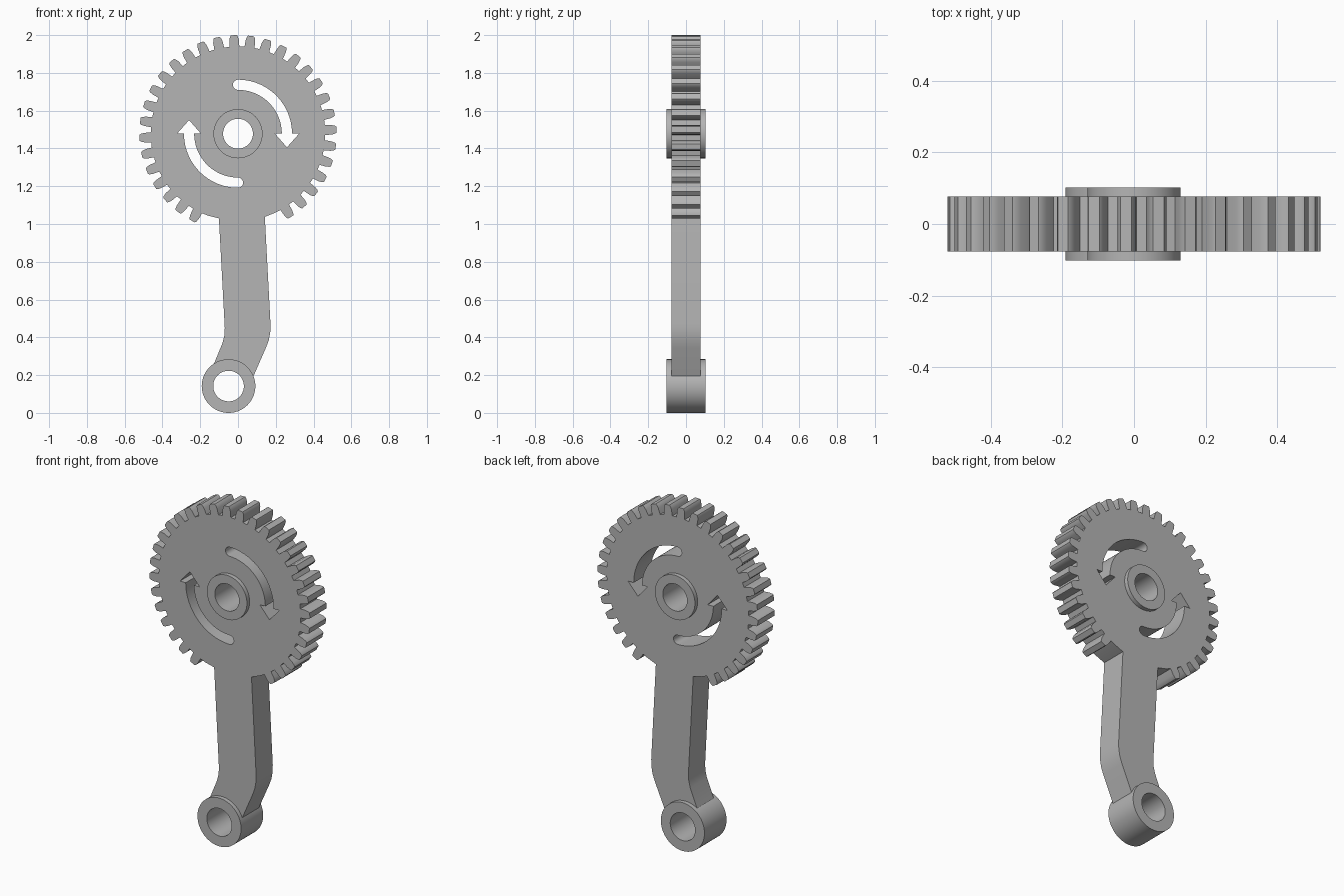
import bpy
import bmesh
from math import radians, sin, cos, pi

cube = bpy.data.objects.get("Cube")
if cube:
    bpy.data.objects.remove(cube, do_unlink=True)

# One plain grey for everything
grey = bpy.data.materials.new("plain_grey")
grey.use_nodes = True
colour = (0.46, 0.46, 0.46, 1)
grey.diffuse_color = colour
grey.node_tree.nodes["Principled BSDF"].inputs["Base Color"].default_value = colour

HUB = (0.0, 1.478)
PIVOT = (-0.05, 0.142)
TIP, ROOT, TEETH, PHASE = 0.522, 0.462, 36, 2.4


def polar(centre, r, deg):
    a = radians(deg)
    return (centre[0] + r * cos(a), centre[1] + r * sin(a))


def arc(centre, r, start, end, steps):
    return [polar(centre, r, start + (end - start) * i / steps) for i in range(steps + 1)]


def circle(centre, r, steps=72):
    return arc(centre, r, 0, 360, steps)[:-1]


def slab(name, loops, half_depth):
    """Extrude an outline with holes along y into a solid mesh part."""
    curve = bpy.data.curves.new(name, 'CURVE')
    curve.dimensions = '2D'
    curve.fill_mode = 'BOTH'
    curve.extrude = half_depth
    for pts in loops:
        spline = curve.splines.new('POLY')
        spline.points.add(len(pts) - 1)
        for p, (x, z) in zip(spline.points, pts):
            p.co = (x, z, 0, 1)
        spline.use_cyclic_u = True
    temp = bpy.data.objects.new(name + "_outline", curve)
    bpy.context.collection.objects.link(temp)
    bpy.context.view_layer.update()
    deps = bpy.context.evaluated_depsgraph_get()
    mesh = bpy.data.meshes.new_from_object(temp.evaluated_get(deps))
    bpy.data.objects.remove(temp, do_unlink=True)
    # Stand upright and weld caps to sides
    bm = bmesh.new()
    bm.from_mesh(mesh)
    for v in bm.verts:
        x, z, d = v.co
        v.co = (x, -d, z)
    bmesh.ops.remove_doubles(bm, verts=bm.verts, dist=1e-5)
    bmesh.ops.recalc_face_normals(bm, faces=bm.faces)
    bm.to_mesh(mesh)
    bm.free()
    mesh.name = name
    mesh.materials.clear()
    mesh.materials.append(grey)
    obj = bpy.data.objects.new(name, mesh)
    bpy.context.collection.objects.link(obj)
    bpy.ops.object.select_all(action='DESELECT')
    obj.select_set(True)
    bpy.context.view_layer.objects.active = obj
    bpy.ops.object.shade_smooth_by_angle(angle=radians(25))
    return obj


# Toothed rim, with the teeth left out where the arm joins
tooth = [(ROOT, -3.3), (0.497, -2.9), (0.515, -2.3), (TIP, -1.7)]
tooth += [(r, -a) for r, a in reversed(tooth)]
outline = [polar(HUB, ROOT, 295)]
for i in range(TEETH - 5):
    middle = 300 + PHASE + i * 360 / TEETH
    outline += [polar(HUB, r, middle + a) for r, a in tooth]
outline.append(polar(HUB, ROOT, 250))

# Bent arm down to the pivot boss and back up
outline += [(-0.101, 1.03), (-0.07, 0.45), (-0.072, 0.41), (-0.082, 0.37), (-0.128, 0.258)]
outline += arc(PIVOT, 0.11, 115, 30, 12)
outline += [(0.08, 0.19), (0.148, 0.345), (0.163, 0.385), (0.171, 0.43), (0.172, 0.47), (0.142, 1.038)]


# Curved arrow slot; the second is the first turned half way round the hub
def arrow(turn):
    mid, half = 0.259, 0.027
    pts = arc(HUB, mid + half, 90 + turn, turn, 24)
    pts += [polar(HUB, 0.323, turn)]
    side = -1 if turn == 0 else 1
    tip_x, _ = polar(HUB, mid, turn)
    pts += [(tip_x, HUB[1] + side * 0.072)]
    pts += [polar(HUB, 0.196, turn)]
    pts += arc(HUB, mid - half, turn, 90 + turn, 24)
    # Rounded tail
    end = polar(HUB, mid, 90 + turn)
    pts += arc(end, half, 270 + turn, 90 + turn, 10)[1:-1]
    return pts


slab("gear_arm_plate", [outline, circle(HUB, 0.1), arrow(0), arrow(180)], 0.0775)

# Raised bored bosses
slab("gear_hub", [circle(HUB, 0.13), circle(HUB, 0.079)], 0.1025)
slab("pivot_boss", [circle(PIVOT, 0.142), circle(PIVOT, 0.081)], 0.1025)
